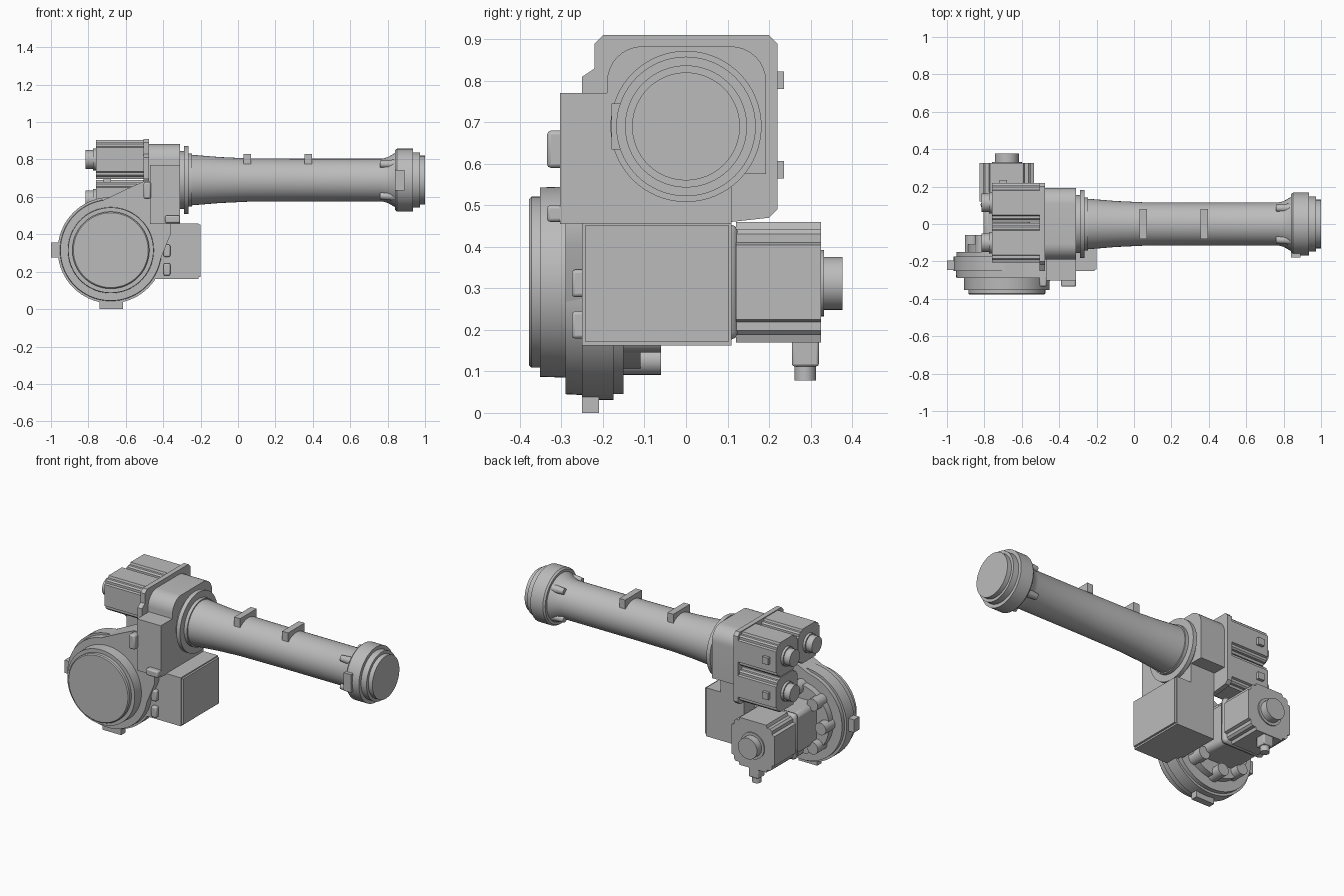
import bpy, bmesh, math
from mathutils import Vector, Matrix

cube = bpy.data.objects.get("Cube")
if cube:
    bpy.data.objects.remove(cube, do_unlink=True)

grey = bpy.data.materials.new("machine_grey")
grey.use_nodes = True
COLOUR = (0.5, 0.5, 0.5, 1)
grey.diffuse_color = COLOUR
grey.node_tree.nodes["Principled BSDF"].inputs["Base Color"].default_value = COLOUR

# Axis frames: local (u, v, w) to world, w running along the named axis
FRAMES = {
    "x": Matrix(((0, 0, 1), (1, 0, 0), (0, 1, 0))),
    "y": Matrix(((1, 0, 0), (0, 0, 1), (0, 1, 0))),
    "z": Matrix(((1, 0, 0), (0, 1, 0), (0, 0, 1))),
}


def finish(name, bm, bevel=0.0):
    bmesh.ops.recalc_face_normals(bm, faces=bm.faces)
    mesh = bpy.data.meshes.new(name)
    bm.to_mesh(mesh)
    bm.free()
    obj = bpy.data.objects.new(name, mesh)
    bpy.context.collection.objects.link(obj)
    mesh.materials.append(grey)
    if bevel:
        mod = obj.modifiers.new("edge", "BEVEL")
        mod.width, mod.segments = bevel, 2
    bpy.ops.object.select_all(action="DESELECT")
    obj.select_set(True)
    bpy.context.view_layer.objects.active = obj
    bpy.ops.object.shade_smooth_by_angle(angle=math.radians(30))
    return obj


def box(name, x, y, z, bevel=0.0):
    bm = bmesh.new()
    bmesh.ops.create_cube(bm, size=1)
    for v in bm.verts:
        v.co = [lo + (c + 0.5) * (hi - lo) for c, (lo, hi) in zip(v.co, (x, y, z))]
    return finish(name, bm, bevel)


def prism(name, axis, outline, start, end):
    """Extrude an outline along an axis."""
    bm = bmesh.new()
    verts = [bm.verts.new(FRAMES[axis] @ Vector((u, v, start))) for u, v in outline]
    face = bm.faces.new(verts)
    out = bmesh.ops.extrude_face_region(bm, geom=[face])
    move = FRAMES[axis] @ Vector((0, 0, end - start))
    bmesh.ops.translate(bm, vec=move, verts=[g for g in out["geom"] if isinstance(g, bmesh.types.BMVert)])
    return finish(name, bm)


def lathe(name, axis, centre, profile, sides=64):
    """Turn (position, radius) pairs about an axis, with closed ends."""
    bm = bmesh.new()
    rings = []
    for w, r in profile:
        angles = [2 * math.pi * i / sides for i in range(sides)]
        rings.append([bm.verts.new(FRAMES[axis] @ Vector(
            (centre[0] + r * math.cos(a), centre[1] + r * math.sin(a), w))) for a in angles])
    for a, b in zip(rings, rings[1:]):
        for i in range(sides):
            j = (i + 1) % sides
            bm.faces.new((a[i], a[j], b[j], b[i]))
    bm.faces.new(rings[0])
    bm.faces.new(rings[-1])
    return finish(name, bm)


def motor_outline(cu, cv, h):
    """Square with stepped corners."""
    corner = [(h, 0.62 * h), (0.88 * h, 0.66 * h), (0.88 * h, 0.8 * h),
              (0.8 * h, 0.88 * h), (0.66 * h, 0.88 * h), (0.62 * h, h)]
    pts = []
    for k in range(4):
        for u, v in corner:
            for _ in range(k):
                u, v = -v, u
            pts.append((cu + u, cv + v))
    return pts


def rounded_top(y0, y1, z0, z1, r):
    pts = [(y0, z0), (y1, z0)]
    for cy, first in ((y1 - r, 0), (y0 + r, 90)):
        for i in range(9):
            a = math.radians(first + i * 90 / 8)
            pts.append((cy + r * math.cos(a), z1 - r + r * math.sin(a)))
    return pts


# Forearm tube with flanges and wrist collar
AXIS_Z = 0.69
lathe("forearm_tube", "x", (0, AXIS_Z), [
    (-0.32, 0.155), (-0.29, 0.155), (-0.29, 0.182), (-0.265, 0.182), (-0.265, 0.142),
    (-0.245, 0.142), (-0.245, 0.135), (-0.1, 0.123), (0.05, 0.116), (0.3, 0.114),
    (0.77, 0.114), (0.8, 0.122), (0.84, 0.145), (0.84, 0.16), (0.85, 0.168),
    (0.935, 0.168), (0.935, 0.147), (0.972, 0.147), (0.972, 0.13), (1.0, 0.13)])
for x in (0.05, 0.375):
    box("cable_clip", (x - 0.02, x + 0.02), (-0.08, 0.08), (0.775, 0.83))
for sy in (-1, 1):
    for sz in (-1, 1):
        lathe("collar_lug", "x", (sy * 0.085, AXIS_Z + sz * 0.085),
              [(0.76, 0.018), (0.85, 0.026)], 16)
box("collar_tab", (0.84, 0.89), (-0.18, -0.14), (0.635, 0.745))

# Wrist gearbox, motor plate and elbow block
prism("wrist_gearbox", "x", rounded_top(-0.19, 0.193, 0.575, 0.883, 0.085), -0.48, -0.31)
plate = [(-0.2, 0.91), (-0.22, 0.89), (-0.22, 0.83), (-0.25, 0.81), (-0.25, 0.7),
         (-0.2, 0.62), (-0.1, 0.46), (0.11, 0.46), (0.2, 0.47), (0.22, 0.49),
         (0.22, 0.89), (0.2, 0.91)]
prism("motor_plate", "x", plate, -0.505, -0.475)
box("elbow_block", (-0.47, -0.31), (-0.303, 0.11), (0.455, 0.77))

# Wrist motors: two above, one below
for cy, cz in ((0.113, 0.8), (-0.1, 0.8), (0.113, 0.585)):
    prism("wrist_motor", "x", motor_outline(cy, cz, 0.105), -0.76, -0.5)
    lathe("wrist_motor_cap", "x", (cy, cz), [(-0.815, 0.05), (-0.775, 0.05), (-0.775, 0.058), (-0.75, 0.058)], 24)
    if cy > 0:
        box("motor_socket", (-0.72, -0.68), (0.2, 0.236), (cz - 0.02, cz + 0.022))
    else:
        box("motor_socket", (-0.72, -0.68), (cy - 0.02, cy + 0.02), (cz - 0.122, cz - 0.1))

# Large elbow joint drum
CX, CZ = -0.68, 0.315
lathe("joint_drum", "y", (CX, CZ), [
    (-0.378, 0.2), (-0.372, 0.206), (-0.352, 0.206), (-0.352, 0.228), (-0.29, 0.23),
    (-0.29, 0.27), (-0.25, 0.272), (-0.25, 0.284), (-0.175, 0.284), (-0.175, 0.27),
    (-0.15, 0.27), (-0.15, 0.21), (-0.11, 0.21)], 72)
for k in range(8):
    a = math.radians(k * 45)
    lathe("drum_boss", "y", (CX + 0.187 * math.cos(a), CZ + 0.187 * math.sin(a)),
          [(-0.16, 0.037), (-0.06, 0.037)], 20)
box("drum_side_stop", (-1.0, -0.94), (-0.247, -0.195), (0.277, 0.355))
box("drum_bottom_stop", (-0.74, -0.615), (-0.25, -0.21), (0, 0.06))

# Web joining the drum to the elbow block
prism("joint_web", "y", [(-0.83, 0.53), (-0.6, 0.64), (-0.5, 0.685), (-0.45, 0.685),
                         (-0.36, 0.5), (-0.36, 0.4), (-0.45, 0.18), (-0.68, 0.3)], -0.29, -0.15)
box("web_front_lug", (-0.505, -0.465), (-0.335, -0.28), (0.59, 0.68), 0.01)
box("web_upper_lug", (-0.605, -0.54), (-0.268, -0.24), (0.59, 0.63), 0.01)
box("block_lug", (-0.39, -0.31), (-0.335, -0.28), (0.46, 0.5), 0.008)

# Control box with cover and latches
box("control_box", (-0.47, -0.212), (-0.25, 0.11), (0.162, 0.458))
box("control_box_cover", (-0.212, -0.2), (-0.243, 0.103), (0.172, 0.451))
for z in (0.212, 0.312):
    box("box_latch", (-0.398, -0.362), (-0.275, -0.24), (z - 0.033, z + 0.033), 0.008)

# Joint drive motor behind the drum
box("drive_housing", (CX - 0.125, CX + 0.125), (-0.15, 0.1), (CZ - 0.125, CZ + 0.125), 0.025)
box("drive_flange", (CX - 0.14, CX + 0.14), (0.08, 0.125), (CZ - 0.14, CZ + 0.14), 0.02)
prism("drive_motor", "y", motor_outline(CX, CZ, 0.145), 0.12, 0.325)
lathe("drive_motor_cap", "y", (CX, 0.312), [(0.32, 0.08), (0.332, 0.08), (0.332, 0.064), (0.377, 0.064)], 32)
box("drive_socket", (CX - 0.033, CX + 0.033), (0.255, 0.32), (0.112, 0.2), 0.006)
lathe("drive_plug", "z", (CX, 0.287), [(0.078, 0.026), (0.12, 0.026)], 20)
